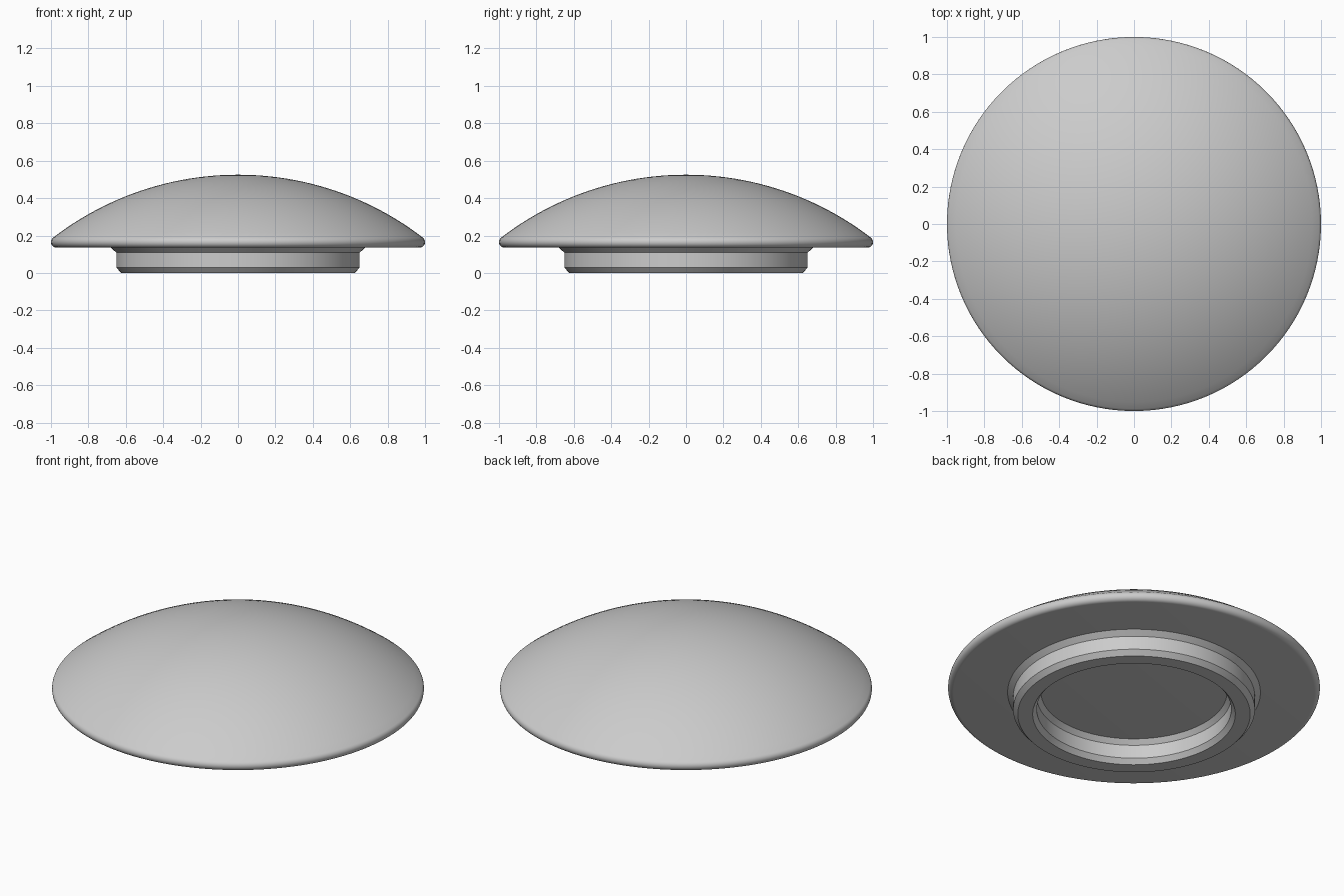
import bpy
import bmesh
from math import asin, cos, sin, pi, radians

SEGMENTS = 128

cube = bpy.data.objects.get("Cube")
if cube:
    bpy.data.objects.remove(cube, do_unlink=True)

grey = bpy.data.materials.new("plain_grey")
grey.use_nodes = True
colour = (0.6, 0.6, 0.6, 1.0)
grey.diffuse_color = colour
grey.node_tree.nodes["Principled BSDF"].inputs["Base Color"].default_value = colour


def lathe(name, profile, closed=False):
    """Revolve an (r, z) profile around the z axis."""
    bm = bmesh.new()
    verts = [bm.verts.new((r, 0, z)) for r, z in profile]
    edges = [bm.edges.new(pair) for pair in zip(verts, verts[1:])]
    if closed:
        edges.append(bm.edges.new((verts[-1], verts[0])))
    bmesh.ops.spin(bm, geom=verts + edges, cent=(0, 0, 0), axis=(0, 0, 1),
                   angle=2 * pi, steps=SEGMENTS)
    bmesh.ops.remove_doubles(bm, verts=bm.verts, dist=0.0001)
    bmesh.ops.recalc_face_normals(bm, faces=bm.faces)
    mesh = bpy.data.meshes.new(name)
    bm.to_mesh(mesh)
    bm.free()
    mesh.materials.append(grey)
    obj = bpy.data.objects.new(name, mesh)
    bpy.context.collection.objects.link(obj)
    bpy.ops.object.select_all(action="DESELECT")
    obj.select_set(True)
    bpy.context.view_layer.objects.active = obj
    bpy.ops.object.shade_smooth_by_angle(angle=radians(25))
    return obj


# Domed cap: flat underside, rounded rim, spherical top
top, base, rim = 0.525, 0.135, 0.03
rim_r, rim_z = 1 - rim, base + rim
rim_end = radians(52)
edge_r = rim_r + rim * cos(rim_end)
drop = top - (rim_z + rim * sin(rim_end))
radius = (edge_r ** 2 + drop ** 2) / (2 * drop)
sweep = asin(edge_r / radius)

cap = [(0, base)]
for i in range(11):
    a = -pi / 2 + (rim_end + pi / 2) * i / 10
    cap.append((rim_r + rim * cos(a), rim_z + rim * sin(a)))
for i in range(23, -1, -1):
    a = sweep * i / 24
    cap.append((radius * sin(a), top - radius + radius * cos(a)))
lathe("domed_cap", cap)

# Hollow mounting collar with chamfered edges, sunk slightly into the cap
collar = [(0.625, 0), (0.65, 0.028), (0.65, 0.108), (0.68, base), (0.68, 0.145),
          (0.5, 0.145), (0.5, base), (0.523, 0.108), (0.523, 0.028), (0.545, 0)]
lathe("mounting_collar", collar, closed=True)
